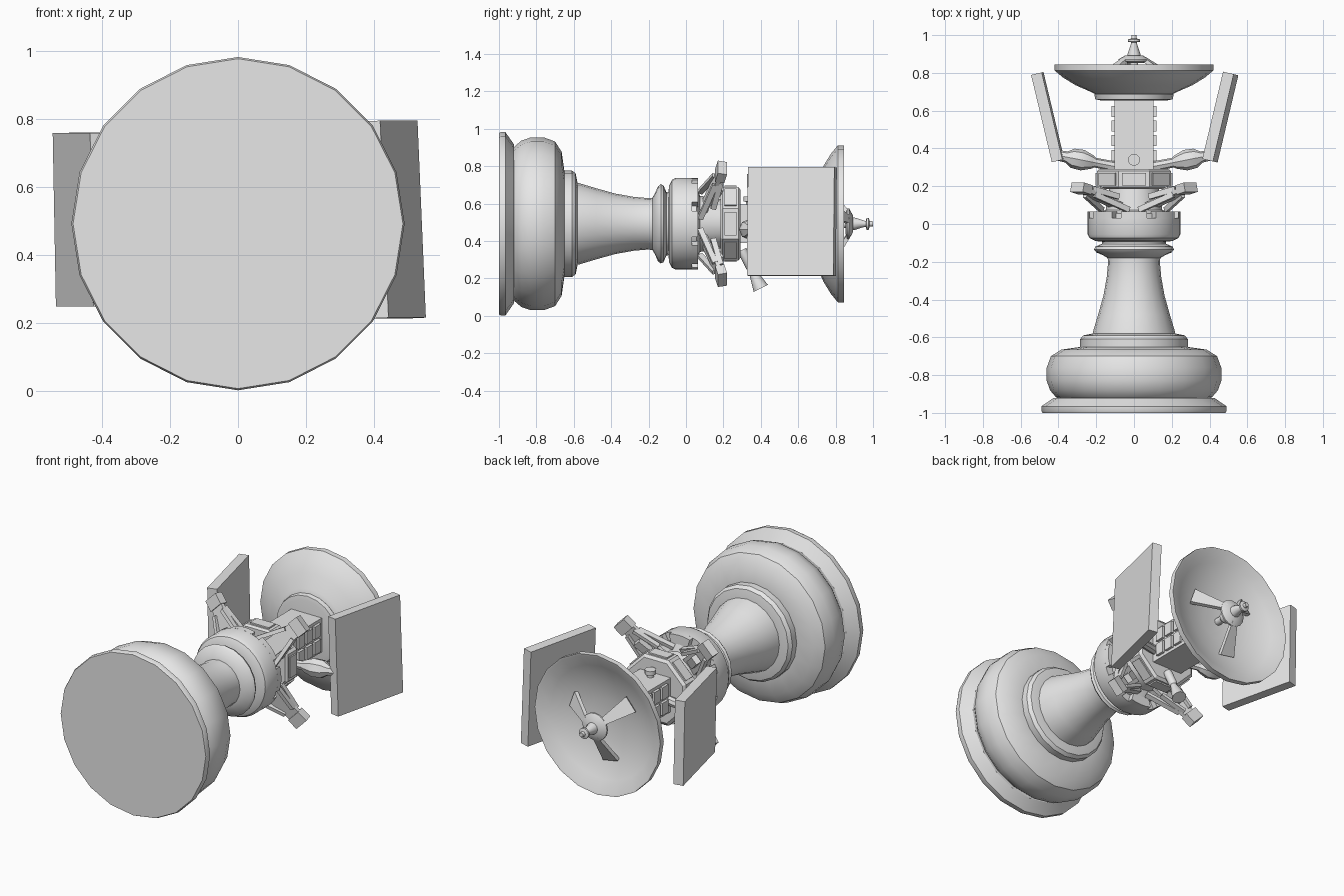
import bpy, bmesh, math
from mathutils import Vector, Matrix

if "Cube" in bpy.data.objects:
    bpy.data.objects.remove(bpy.data.objects["Cube"], do_unlink=True)

C = 0.492          # height of the long axis, which runs along y
grey = bpy.data.materials.new("plain grey")
grey.use_nodes = True
grey.diffuse_color = (0.8, 0.8, 0.8, 1)
grey.node_tree.nodes["Principled BSDF"].inputs["Base Color"].default_value = (0.8, 0.8, 0.8, 1)


def finish(bm, name, smooth=None):
    bmesh.ops.recalc_face_normals(bm, faces=bm.faces)
    me = bpy.data.meshes.new(name)
    bm.to_mesh(me)
    bm.free()
    me.materials.append(grey)
    ob = bpy.data.objects.new(name, me)
    bpy.context.collection.objects.link(ob)
    if smooth:
        bpy.ops.object.select_all(action='DESELECT')
        ob.select_set(True)
        bpy.context.view_layer.objects.active = ob
        bpy.ops.object.shade_smooth_by_angle(angle=math.radians(smooth))
    return ob


def polar(r, y, deg, side=0.0):
    """Point at radius r and station y, turned deg from the top, shifted sideways."""
    a = math.radians(deg)
    return Vector((r * math.sin(a) + side * math.cos(a), y,
                   C + r * math.cos(a) - side * math.sin(a)))


def lathe(name, profile, sides=20, smooth=32, start=0.0, turn=360.0, loop=False):
    """Revolve (y, r) points about the long axis, fully or as a capped sector."""
    bm = bmesh.new()
    full = turn >= 360
    rings = [[bm.verts.new(polar(r, y, start + turn * i / sides)) for y, r in profile]
             for i in range(sides if full else sides + 1)]
    n = len(profile)
    for i in range(sides):
        a, b = rings[i], rings[(i + 1) % len(rings)]
        for j in range(n if loop else n - 1):
            k = (j + 1) % n
            bm.faces.new((a[j], a[k], b[k], b[j]))
    if full and not loop:
        bm.faces.new([r[0] for r in rings])
        bm.faces.new([r[-1] for r in rings])
    if not full:
        bm.faces.new(rings[0])
        bm.faces.new(rings[-1])
    return finish(bm, name, smooth)


def beam(name, a, b, width, thick, side, width_end=None):
    """Rectangular bar from a to b; side gives the width direction."""
    a, b, side = Vector(a), Vector(b), Vector(side)
    d = (b - a).normalized()
    side = (side - d * side.dot(d)).normalized()
    up = d.cross(side)
    bm = bmesh.new()
    ends = []
    for p, w in ((a, width), (b, width_end or width)):
        ends.append([bm.verts.new(p + side * sx * w / 2 + up * sy * thick / 2)
                     for sx, sy in ((-1, -1), (1, -1), (1, 1), (-1, 1))])
    bm.faces.new(ends[0])
    bm.faces.new(ends[1])
    for i in range(4):
        j = (i + 1) % 4
        bm.faces.new((ends[0][i], ends[0][j], ends[1][j], ends[1][i]))
    return finish(bm, name)


def rod(name, a, b, radii, sides=12):
    """Turned rod from a to b; radii are (fraction, radius) stations."""
    a, b = Vector(a), Vector(b)
    rot = (b - a).to_track_quat('Z', 'Y').to_matrix()
    bm = bmesh.new()
    rings = []
    for f, r in radii:
        rings.append([bm.verts.new(a.lerp(b, f) + rot @ Vector(
            (r * math.cos(math.tau * i / sides), r * math.sin(math.tau * i / sides), 0)))
            for i in range(sides)])
    for p, q in zip(rings, rings[1:]):
        for i in range(sides):
            j = (i + 1) % sides
            bm.faces.new((p[i], p[j], q[j], q[i]))
    bm.faces.new(rings[0])
    bm.faces.new(rings[-1])
    return finish(bm, name, 35)


# Turned pedestal: foot, bulge, step, tapering neck and collar
lathe("foot", [(-1, .485), (-.99, .49), (-.965, .49), (-.955, .475), (-.92, .425)])
lathe("bulge", [(-.925, .40), (-.915, .415), (-.88, .445), (-.83, .462), (-.76, .462),
                (-.70, .44), (-.665, .385), (-.65, .28)])
lathe("step_ring", [(-.66, .285), (-.61, .285), (-.59, .27), (-.58, .22)])
lathe("neck", [(-.59, .22), (-.57, .217), (-.48, .19), (-.38, .162), (-.28, .144),
               (-.21, .138), (-.16, .14)])
lathe("collar", [(-.18, .14), (-.165, .165), (-.15, .20), (-.135, .212), (-.12, .205),
                 (-.105, .17), (-.08, .165)])

# Crown with a notched rim
lathe("crown", [(-.095, .16), (-.09, .205), (-.075, .235), (-.055, .245), (.032, .245)],
      sides=32)
for i in range(8):
    lathe("crown_tooth", [(.03, .19), (.03, .245), (.065, .245), (.065, .19)],
          sides=4, start=i * 45 - 16.5, turn=33, loop=True)
lathe("crown_inner", [(.03, .20), (.055, .20), (.075, .15), (.20, .13)], sides=16)

# Four diagonal folding arms
for ang in (45, 135, 225, 315):
    across = polar(0, 0, ang, 1) - polar(0, 0, ang)
    beam("arm_plate", polar(.10, .09, ang), polar(.41, .19, ang), .11, .022, across, .08)
    beam("arm_tip", polar(.36, .18, ang), polar(.425, .195, ang), .095, .05, across)
    for s in (-1, 1):
        beam("arm_brace", polar(.19, .145, ang, s * .075), polar(.34, .185, ang, s * .03),
             .02, .03, across)
        beam("arm_rail", polar(.14, .075, ang, s * .10), polar(.33, .155, ang, s * .035),
             .022, .03, across)
    beam("arm_latch", polar(.20, .15, ang), polar(.28, .185, ang), .05, .035, across)

# Eight-sided module with raised plates
lathe("module", [(.185, .20), (.195, .213), (.28, .213), (.292, .195)], sides=8,
      start=22.5, smooth=None)
for i in range(8):
    across = polar(0, 0, i * 45, 1) - polar(0, 0, i * 45)
    beam("module_plate", polar(.198, .205, i * 45), polar(.198, .27, i * 45), .125, .014, across)

# Square tower with ribbed side panels
beam("tower", (0, .28, C), (0, .67, C), .205, .205, (1, 0, 0))
for s in (-1, 1):
    for row in range(4):
        for dz in (-.047, .047):
            y = .335 + row * .077
            beam("tower_panel", (s * .107, y, C + dz), (s * .107, y + .058, C + dz),
                 .075, .022, (0, 0, 1))
rod("top_port", (0, .34, C + .09), (0, .34, C + .145),
    [(0, .02), (.5, .02), (.55, .032), (1, .032)])
rod("lower_thruster", (0, .30, C - .14), (0, .40, C - .345),
    [(0, .025), (.45, .025), (.5, .018), (.58, .022), (1, .042)])

# Side panels on jointed booms; the left one is larger
for s, half, roll in ((1, .29, .013), (-1, .255, -.005)):
    z = C + .012
    across = Vector((-s * roll, 0, half))
    beam("solar_panel", (s * .402, .335, z), (s * .512, .797, z), half * 2, .058, across)
    rod("panel_boom", (s * .08, .30, C - .03), (s * .41, .365, C - .03),
        [(0, .028), (.38, .026), (.42, .035), (.58, .055), (.74, .052), (.84, .03), (1, .028)], 8)

# Dish with rim and mounting ring
lathe("dish_mount", [(.655, .18), (.66, .205), (.685, .21), (.70, .20)])
lathe("dish", [(.685, .20), (.70, .23), (.735, .31), (.775, .375), (.812, .42), (.845, .42),
               (.842, .408), (.805, .34), (.765, .23), (.745, .12), (.74, .02)])

# Feed antenna: stem, hub, spike and three fins
rod("feed_stem", (0, .73, C), (0, .87, C), [(0, .022), (.4, .022), (.5, .035), (.7, .035), (.8, .022), (1, .022)])
lathe("feed_hub", [(.852, .05), (.862, .082), (.872, .082), (.893, .045)], sides=16)
lathe("feed_spike", [(.885, .034), (.90, .034), (.955, .016), (.962, .016), (.965, .032),
                     (.977, .032), (.982, .015), (1.0, .013)], sides=12)
for ang in (-50, 70, 190):
    across = polar(0, 0, ang, 1) - polar(0, 0, ang)
    beam("feed_fin", polar(.225, .77, ang), polar(.05, .876, ang), .10, .022, across, .035)
